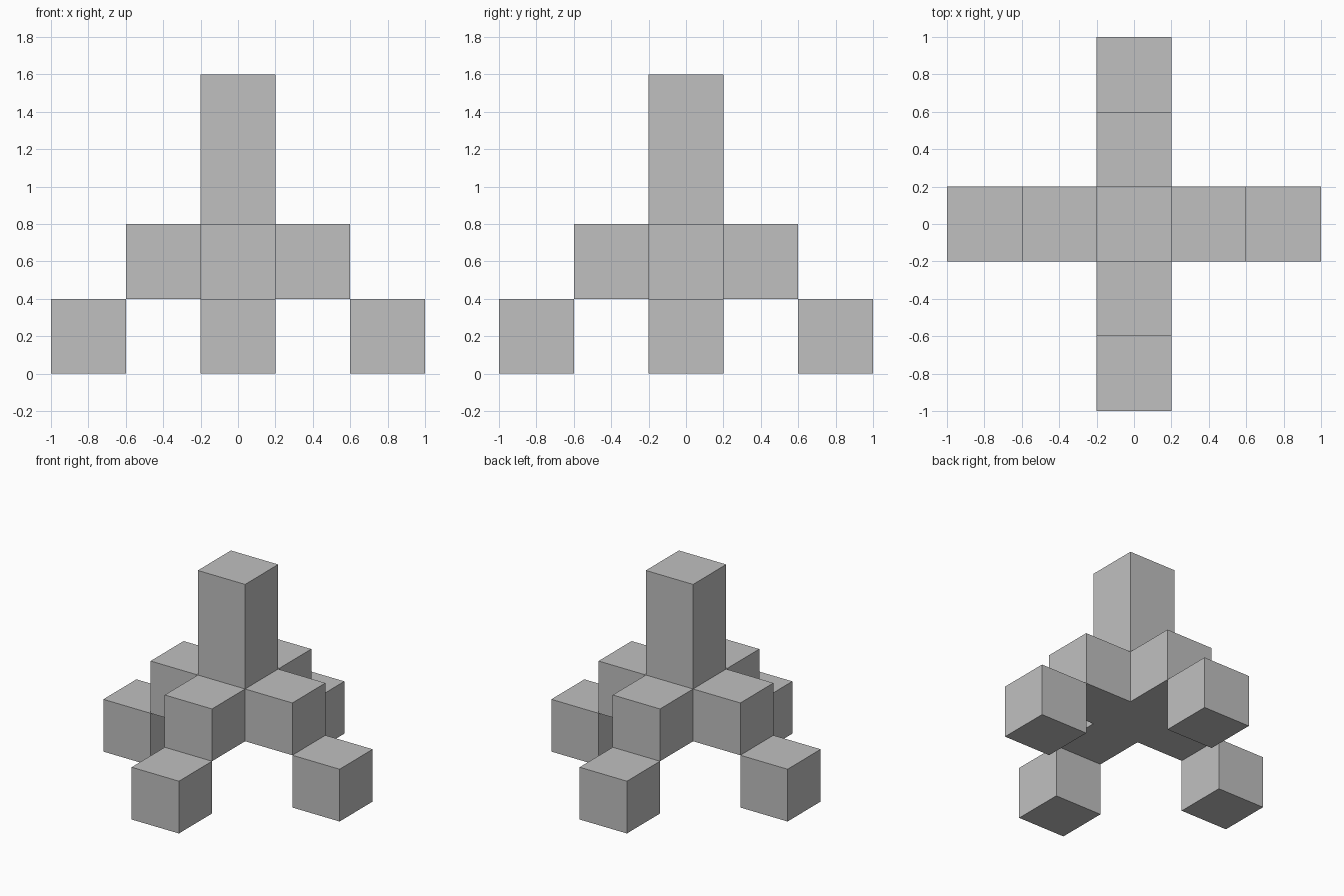
import bpy
import bmesh
from math import cos, sin, pi
from mathutils import Matrix, Vector

cube = bpy.data.objects.get("Cube")
if cube:
    bpy.data.objects.remove(cube, do_unlink=True)

UNIT = 0.4        # edge of one block
HALF = UNIT / 2

grey = bpy.data.materials.new("plain grey")
grey.use_nodes = True
colour = (0.53, 0.53, 0.53, 1)
grey.diffuse_color = colour
grey.node_tree.nodes["Principled BSDF"].inputs["Base Color"].default_value = colour


def add_object(name, bm):
    bmesh.ops.recalc_face_normals(bm, faces=bm.faces)
    mesh = bpy.data.meshes.new(name)
    bm.to_mesh(mesh)
    bm.free()
    mesh.materials.append(grey)
    obj = bpy.data.objects.new(name, mesh)
    bpy.context.collection.objects.link(obj)


def block(name, x, y, base, height):
    bm = bmesh.new()
    bmesh.ops.create_cube(bm, size=1)
    bmesh.ops.scale(bm, vec=(UNIT, UNIT, height), verts=bm.verts)
    bmesh.ops.translate(bm, vec=(x, y, base + height / 2), verts=bm.verts)
    add_object(name, bm)


# Cross-shaped body: one quarter of the outline, turned four times and extruded
bm = bmesh.new()
corners = [(HALF, -HALF), (3 * HALF, -HALF), (3 * HALF, HALF)]
outline = []
for i in range(4):
    turn = Matrix.Rotation(i * pi / 2, 3, "Z")
    outline += [bm.verts.new(turn @ Vector((x, y, UNIT))) for x, y in corners]
base = bm.faces.new(outline)
top = bmesh.ops.extrude_face_region(bm, geom=[base], use_keep_orig=True)["geom"]
bmesh.ops.translate(bm, vec=(0, 0, UNIT),
                    verts=[v for v in top if isinstance(v, bmesh.types.BMVert)])
add_object("cross_body", bm)

# Central tower
block("tower", 0, 0, 2 * UNIT, 2 * UNIT)

# Feet, one beyond the end of each arm
for i, side in enumerate(("left", "back", "right", "front")):
    angle = i * pi / 2
    block(side + "_foot", 2 * UNIT * cos(angle), 2 * UNIT * sin(angle), 0, UNIT)
